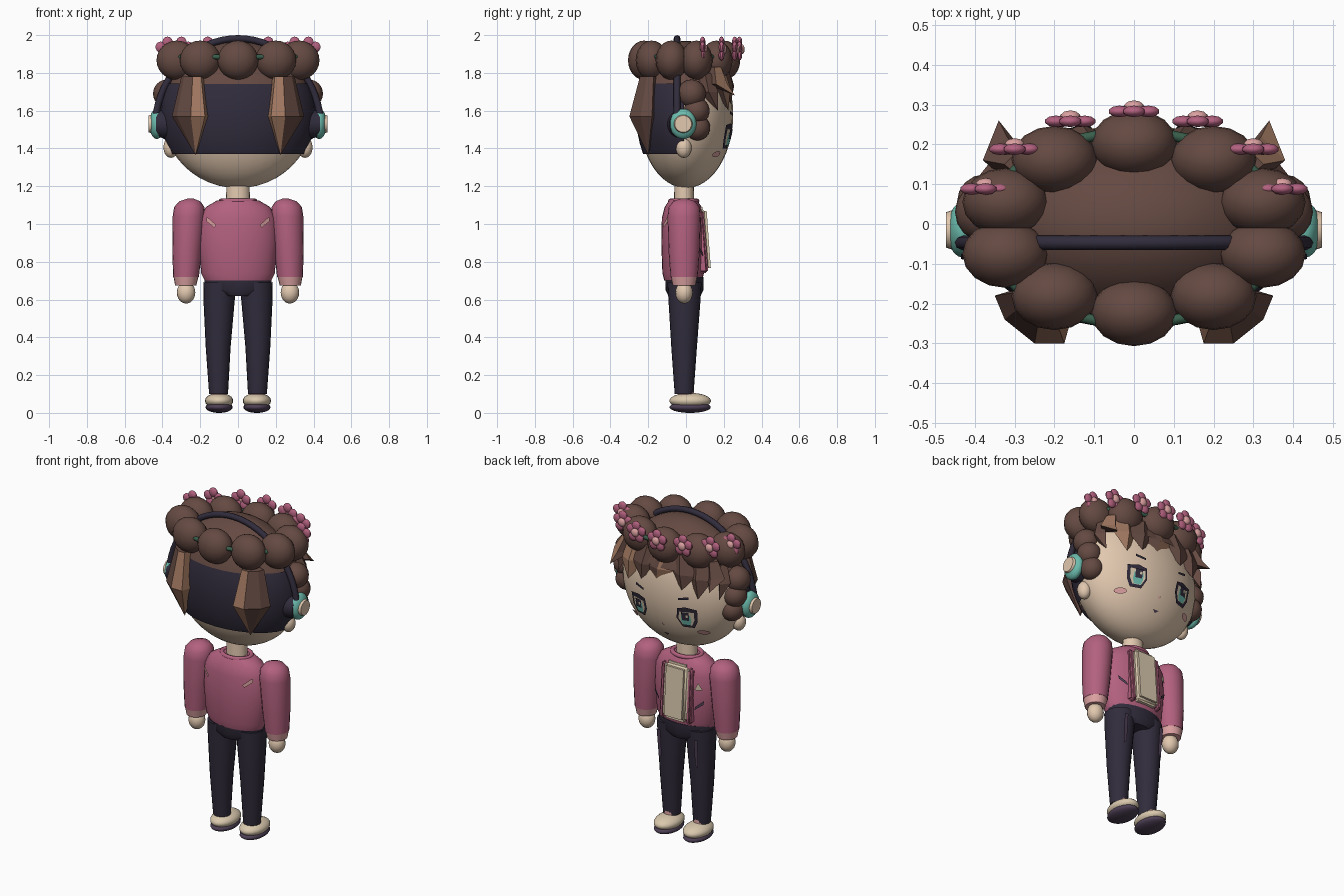
import bpy, bmesh, math
from mathutils import Vector

if "Cube" in bpy.data.objects:
    bpy.data.objects.remove(bpy.data.objects["Cube"])

def material(name, r, g, b):
    m = bpy.data.materials.new(name)
    m.diffuse_color = (r, g, b, 1)
    m.use_nodes = True
    m.node_tree.nodes["Principled BSDF"].inputs["Base Color"].default_value = m.diffuse_color
    return m

BROWN = material("brown_hair", .13, .068, .055)
TAN = material("tan_hair", .36, .19, .12)
NAVY = material("navy", .031, .025, .045)
SKIN = material("skin", .76, .58, .43)
PINK = material("rose", .45, .12, .21)
PALE = material("pale_pink", .72, .36, .36)
TEAL = material("teal", .15, .50, .42)
GREEN = material("leaf_green", .04, .11, .07)
CREAM = material("cream", .70, .58, .42)
PLUM = material("plum", .075, .05, .09)

def finish(name, bm, mats, smooth=True):
    me = bpy.data.meshes.new(name)
    bm.to_mesh(me)
    bm.free()
    ob = bpy.data.objects.new(name, me)
    bpy.context.collection.objects.link(ob)
    for m in mats if isinstance(mats, (list, tuple)) else [mats]:
        me.materials.append(m)
    if smooth:
        bpy.ops.object.select_all(action='DESELECT')
        ob.select_set(True)
        bpy.context.view_layer.objects.active = ob
        bpy.ops.object.shade_smooth_by_angle(angle=math.radians(40))
    return ob

def ball(name, loc, size, mat, seg=16, cuts=()):
    """Ellipsoid; each cut (point, normal) removes the side the normal points to."""
    bm = bmesh.new()
    bmesh.ops.create_uvsphere(bm, u_segments=seg, v_segments=seg * 3 // 4, radius=1)
    for v in bm.verts:
        v.co = Vector(loc) + Vector(a * b for a, b in zip(v.co, size))
    for p, n in cuts:
        bmesh.ops.bisect_plane(bm, geom=bm.verts[:] + bm.edges[:] + bm.faces[:],
                               plane_co=p, plane_no=n, clear_outer=True)
    return finish(name, bm, mat)

def loft(name, rings, mat, seg=20):
    """Stack of ellipses (cx, cy, z, rx, ry), capped."""
    bm = bmesh.new()
    loops = [[bm.verts.new((cx + rx * math.cos(t * math.tau / seg),
                            cy + ry * math.sin(t * math.tau / seg), z)) for t in range(seg)]
             for cx, cy, z, rx, ry in rings]
    for a, b in zip(loops, loops[1:]):
        for i in range(seg):
            j = (i + 1) % seg
            bm.faces.new((a[i], a[j], b[j], b[i]))
    bm.faces.new(loops[0][::-1])
    bm.faces.new(loops[-1])
    bmesh.ops.recalc_face_normals(bm, faces=bm.faces[:])
    return finish(name, bm, mat)

def tube(name, pts, radius, mat, cyclic=False):
    cu = bpy.data.curves.new(name, 'CURVE')
    cu.dimensions = '3D'
    cu.bevel_depth, cu.bevel_resolution, cu.use_fill_caps = radius, 2, True
    sp = cu.splines.new('POLY')
    sp.points.add(len(pts) - 1)
    for p, co in zip(sp.points, pts):
        p.co = (*co, 1)
    sp.use_cyclic_u = cyclic
    cu.materials.append(mat)
    ob = bpy.data.objects.new(name, cu)
    bpy.context.collection.objects.link(ob)
    return ob

def disc(name, x0, x1, y, z, r, mat):
    """Short tapered cylinder along x."""
    bm = bmesh.new()
    bmesh.ops.create_cone(bm, cap_ends=True, segments=24, radius1=r, radius2=r * .85, depth=1)
    for v in bm.verts:
        a, b, t = v.co
        v.co = (x0 + (t + .5) * (x1 - x0), y + a, z + b)
    bmesh.ops.recalc_face_normals(bm, faces=bm.faces[:])
    return finish(name, bm, mat)

def paint(name, pts, surf, mat, facing=1):
    """Thin painted plate whose (x, z) outline is laid on a surface."""
    bm = bmesh.new()
    f = bm.faces.new([bm.verts.new((x, surf(x, z), z)) for x, z in pts])
    f.normal_update()
    if f.normal.y * facing < 0:
        f.normal_flip()
    return finish(name, bm, mat, False)

def lock(name, top, mid, tip, section, tan=(), k=.6):
    """Faceted hair lock: section offsets (dx, dy) at top and middle, then a tip."""
    bm = bmesh.new()
    rows = [[bm.verts.new((x + dx * f, y + dy * f, z)) for dx, dy in section]
            for (x, y, z), f in ((top, k), (mid, 1))]
    end, n = bm.verts.new(tip), len(section)
    for i in range(n):
        j = (i + 1) % n
        for f in (bm.faces.new((rows[0][i], rows[0][j], rows[1][j], rows[1][i])),
                  bm.faces.new((rows[1][i], rows[1][j], end))):
            f.material_index = int(i in tan)
    bm.faces.new(rows[0])
    bmesh.ops.recalc_face_normals(bm, faces=bm.faces[:])
    return finish(name, bm, [BROWN, TAN], False)

# Head, neck, hair shells
HC = (0, 0, 1.58)
ball("head", HC, (.40, .25, .39), SKIN, 32, [((0, 0, 1.82), (0, 0, 1))])
loft("neck", [(0, -.01, 1.08, .065, .055), (0, -.01, 1.24, .06, .05)], SKIN)
ball("hair_cap", HC, (.405, .272, .39), BROWN, 32, [((0, 0, 1.74), (0, 0, -1))])
ball("hair_undercut", HC, (.412, .264, .41), NAVY, 32,
     [((0, 0, 1.37), (0, 0, -1)), ((0, 0, 1.745), (0, 0, 1)), ((0, -.01, 0), (0, 1, 0))])

# Ring of curls, vine and flowers
for i in range(10):
    a = i * math.tau / 10
    ball("crown_curl", (.34 * math.sin(a), -.01 + .212 * math.cos(a), 1.867), (.108, .085, .104), BROWN)
tube("vine", [(.375 * math.cos(i * math.tau / 48), -.01 + .24 * math.sin(i * math.tau / 48), 1.885)
              for i in range(48)], .013, GREEN, True)
for x, y in ((0, .283), (.16, .258), (-.16, .258), (.3, .188), (-.3, .188), (.373, .088), (-.373, .088)):
    for k in range(5):
        a = k * math.tau / 5 + math.pi / 2
        ball("petal", (x + .038 * math.cos(a), y, 1.925 + .038 * math.sin(a)), (.029, .015, .029), PINK, 10)
    ball("flower_center", (x, y + .012, 1.925), (.026, .016, .026), PALE, 10)

# Fringe locks: broad brown wedges, one tan lock
def wedge(w, d):
    return [(-w, 0), (0, d), (w, 0), (0, -.05)]

lock("fringe_middle", (.0, .205, 1.84), (.02, .225, 1.73), (.04, .235, 1.63), wedge(.10, .03), (0,))
for s in (-1, 1):
    lock("fringe_inner", (s * .11, .20, 1.84), (s * .13, .215, 1.73), (s * .14, .24, 1.635), wedge(.09, .035))
    lock("fringe_outer", (s * .21, .17, 1.84), (s * .23, .19, 1.72), (s * .24, .225, 1.60), wedge(.085, .045),
         (0, 1) if s > 0 else ())
    lock("temple_lock", (s * .29, .15, 1.83), (s * .32, .16, 1.74), (s * .34, .26, 1.68), wedge(.06, .06),
         (1,) if s > 0 else ())
    lock("temple_point", (s * .33, .10, 1.80), (s * .35, .12, 1.70), (s * .345, .17, 1.60), wedge(.04, .05))

# Headphone band across the head
tube("headphone_band", [(.44 * math.cos(math.pi * i / 32), -.047, 1.5 + .482 * math.sin(math.pi * i / 32))
                        for i in range(33)], .018, NAVY)

def face(off):
    return lambda x, z: .25 * math.sqrt(max(0, 1 - (x / .4) ** 2 - ((z - 1.58) / .39) ** 2)) + off

def oval(x, z, rx, rz, n=12):
    return [(x + rx * math.cos(i * math.tau / n), z + rz * math.sin(i * math.tau / n)) for i in range(n)]

def torso_y(side, off=.012):
    return lambda x, z: -.015 + side * (.116 * math.sqrt(max(0, 1 - (x / .212) ** 2)) + off)

for s in (-1, 1):
    # Nape locks with a tan front strip, side curls, ears
    lock("nape_lock", (s * .24, -.19, 1.78), (s * .25, -.21, 1.57), (s * .225, -.2, 1.365),
         [(-s * .10, 0), (-s * .075, -.09), (0, -.09), (s * .075, -.03), (s * .10, .03), (0, .06)], (0, 1))
    for x, y, z, r in ((.375, .03, 1.69, .075), (.375, .055, 1.60, .07), (.36, .06, 1.51, .068)):
        ball("side_curl", (s * x, y, z), (r, r, r), BROWN)
    ball("ear", (s * .355, -.012, 1.405), (.04, .042, .055), SKIN, 12)
    # Headphone cups
    disc("ear_cushion", s * .37, s * .435, -.02, 1.53, .08, NAVY)
    ball("ear_cup", (s * .43, -.015, 1.53), (.04, .07, .08), TEAL, 20)
    disc("ear_cup_center", s * .45, s * .473, -.015, 1.53, .052, SKIN)
    # Eye layers, brow and blush
    ex, ez = s * .16, 1.465
    paint("eye_outline", [(ex + a * s, ez + b) for a, b in ((-.05, .055), (.0, .068), (.065, .058), (.06, -.02),
          (.035, -.066), (-.03, -.066), (-.058, -.01))], face(.009), NAVY)
    paint("eye_white", [(ex + a * s, ez + b) for a, b in ((-.038, .036), (.048, .04), (.045, -.015),
          (.026, -.05), (-.024, -.05), (-.044, -.01))], face(.012), CREAM)
    paint("iris", [(ex + a, ez + b) for a, b in ((-.026, .02), (.026, .02), (.03, -.02), (.02, -.049),
          (-.02, -.049), (-.03, -.02))], face(.015), TEAL)
    paint("pupil", [(ex + a, ez + b) for a, b in ((-.022, .038), (.022, .038), (.02, -.015), (-.02, -.015))],
          face(.018), NAVY)
    paint("eye_glint", oval(ex - .01, ez + .014, .008, .01, 6), face(.02), CREAM)
    paint("brow", [(s * .12, 1.572), (s * .18, 1.585), (s * .18, 1.6), (s * .12, 1.585)], face(.009), NAVY)
    paint("blush", oval(s * .235, 1.37, .032, .016), face(.012), PALE)

    # Sleeve, cuff, hand
    loft("sleeve", [(s * .275, -.01, .72, .068, .072), (s * .27, -.01, .85, .078, .082),
                    (s * .26, -.01, 1.04, .086, .088), (s * .258, -.01, 1.09, .08, .082),
                    (s * .255, -.01, 1.12, .056, .058), (s * .252, -.01, 1.135, .015, .015)], PINK)
    loft("cuff", [(s * .277, -.01, .675, .056, .06), (s * .275, -.01, .725, .067, .071)], PALE)
    ball("hand", (s * .275, -.01, .637), (.049, .046, .058), SKIN)
    # Jacket details
    paint("back_stripe", [(s * .168, 1.035), (s * .16, 1.035), (s * .115, .995), (s * .125, .98),
          (s * .168, 1.015)], torso_y(-1, .009), PALE, -1)
    paint("jacket_pocket", [(s * .12, .83), (s * .125, .85), (s * .17, .89), (s * .165, .865)],
          torso_y(1, .009), PLUM)
    # Trouser leg, stripe, ankle, shoe
    loft("trouser_leg", [(s * .103, -.01, .10, .05, .05), (s * .105, -.01, .35, .066, .068),
                         (s * .1, -.008, .6, .083, .085), (s * .098, -.008, .69, .086, .09)], NAVY)
    paint("trouser_stripe", [(s * .115, .645), (s * .14, .645), (s * .135, .46), (s * .115, .48)],
          lambda x, z: .064 + .08 * (z - .35), PLUM)
    loft("ankle", [(s * .102, 0, .06, .042, .045), (s * .102, 0, .125, .04, .042)], PALE)
    ball("shoe", (s * .1, .022, .064), (.075, .11, .042), CREAM, 20)
    ball("shoe_sole", (s * .1, .022, .03), (.072, .109, .03), PLUM, 20)

# Nose and mouth
paint("nose", oval(0, 1.385, .01, .007, 6), face(.006), PALE)
paint("mouth", [(-.02, 1.318), (.02, 1.318), (0, 1.302)], face(.006), PLUM)

# Torso, collar, hips
loft("jacket", [(0, -.015, .70, .175, .10), (0, -.015, .74, .195, .11), (0, -.015, .9, .208, .116),
                (0, -.015, 1.03, .203, .113), (0, -.015, 1.09, .17, .098), (0, -.015, 1.125, .11, .075)], PINK, 28)
tube("collar", [(.09 * math.cos(i * math.tau / 24), -.012 + .07 * math.sin(i * math.tau / 24), 1.122)
                for i in range(24)], .013, PINK, True)
loft("hips", [(0, -.008, .62, .10, .085), (0, -.008, .65, .175, .10), (0, -.008, .72, .178, .102)], NAVY)

# Shirt panel and lapels on the chest
def panel(name, x0, x1, z0, z1, y0, y1, mat, bev):
    bm = bmesh.new()
    bmesh.ops.create_cube(bm, size=1)
    for v in bm.verts:
        a, b, c = (t + .5 for t in v.co)
        v.co = (x0 + a * (x1 - x0), y0 + b * (y1 - y0) - c * b * .025, z0 + c * (z1 - z0))
    bmesh.ops.bevel(bm, geom=bm.edges[:], offset=bev, segments=3, affect='EDGES')
    return finish(name, bm, mat)

panel("shirt_front", -.082, .082, .745, 1.09, .03, .133, CREAM, .022)
for s in (-1, 1):
    panel("lapel", s * .09 - .018, s * .09 + .018, .74, 1.075, .03, .118, PINK, .012)
paint("chest_patch", [(-.12, .955), (-.165, .955), (-.142, 1.0)], torso_y(1), CREAM)
